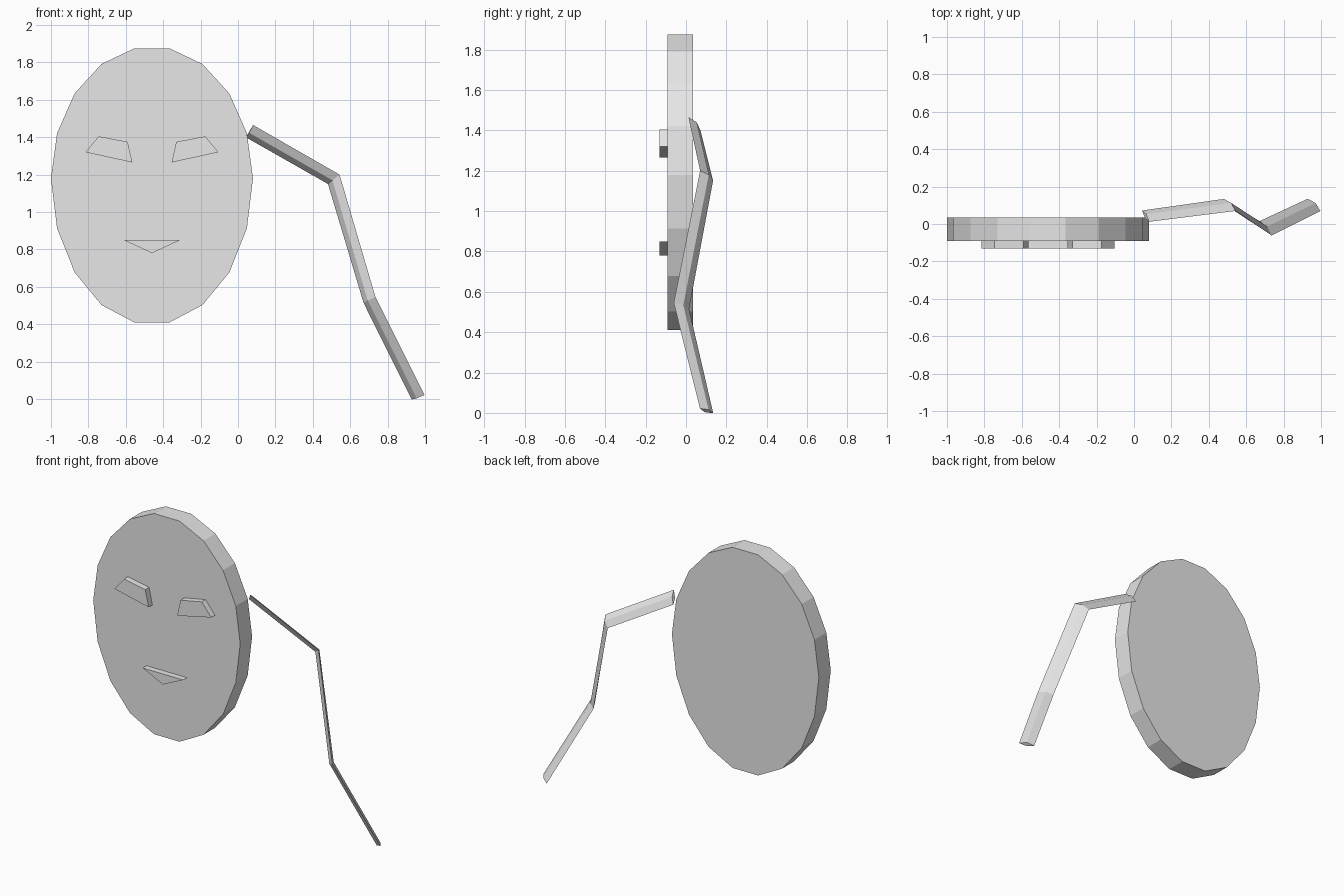
import bpy, bmesh
from math import sin, cos, radians
from mathutils import Vector

cube = bpy.data.objects.get("Cube")
if cube:
    bpy.data.objects.remove(cube, do_unlink=True)

grey = bpy.data.materials.new("plain grey")
grey.use_nodes = True
grey.diffuse_color = (0.8, 0.8, 0.8, 1)
grey.node_tree.nodes["Principled BSDF"].inputs["Base Color"].default_value = (0.8, 0.8, 0.8, 1)

MID = -0.46                      # centre line of the face
FRONT, BACK = -0.091, 0.034      # front and back of the head


def loft(name, rings):
    """Skin a row of equal point rings and cap both ends."""
    bm = bmesh.new()
    rows = [[bm.verts.new(p) for p in ring] for ring in rings]
    for a, b in zip(rows, rows[1:]):
        for i in range(len(a)):
            j = (i + 1) % len(a)
            bm.faces.new((a[i], a[j], b[j], b[i]))
    bm.faces.new(rows[0])
    bm.faces.new(rows[-1])
    bmesh.ops.recalc_face_normals(bm, faces=bm.faces)
    mesh = bpy.data.meshes.new(name)
    bm.to_mesh(mesh)
    bm.free()
    mesh.materials.append(grey)
    obj = bpy.data.objects.new(name, mesh)
    bpy.context.collection.objects.link(obj)
    return obj


def plate(name, outline, y0, y1):
    """Extrude an outline given as (offset from the centre line, z)."""
    return loft(name, [[(MID + x, y, z) for x, z in outline] for y in (y0, y1)])


# Egg-shaped head, longer below the widest point
egg = []
for step in range(18):
    a = radians(step * 20)
    egg.append((0.54 * cos(a), 1.18 + (0.706 if sin(a) > 0 else 0.782) * sin(a)))
plate("head", egg, FRONT, BACK)

# Slanted eyes and triangular mouth
eye = [(0.355, 1.32), (0.285, 1.405), (0.13, 1.375), (0.105, 1.265)]
for side, name in ((1, "left_eye"), (-1, "right_eye")):
    plate(name, [(side * x, z) for x, z in eye], -0.131, FRONT)
plate("mouth", [(-0.15, 0.85), (0.15, 0.85), (0, 0.78)], -0.131, FRONT)

# Thin bent arm with a flattened diamond section
path = [Vector(p) for p in ((0.062, 0.042, 1.432), (0.512, 0.102, 1.175),
                            (0.703, -0.023, 0.53), (0.963, 0.102, 0.01))]
half = Vector((0.034, -0.033, 0.012))
half_widths = [Vector((0.019, -0.03, 0.033)), Vector((0.031, -0.032, 0.025)),
               Vector((0.032, -0.038, 0.015)), half]
rings = []
for i, (p, w) in enumerate(zip(path, half_widths)):
    before = (p - path[i - 1]).normalized() if i else Vector()
    after = (path[i + 1] - p).normalized() if i < len(path) - 1 else Vector()
    ridge = (before + after).cross(w).normalized() * 0.014
    rings.append([p + w, p + ridge, p - w, p - ridge])
loft("arm", rings)
